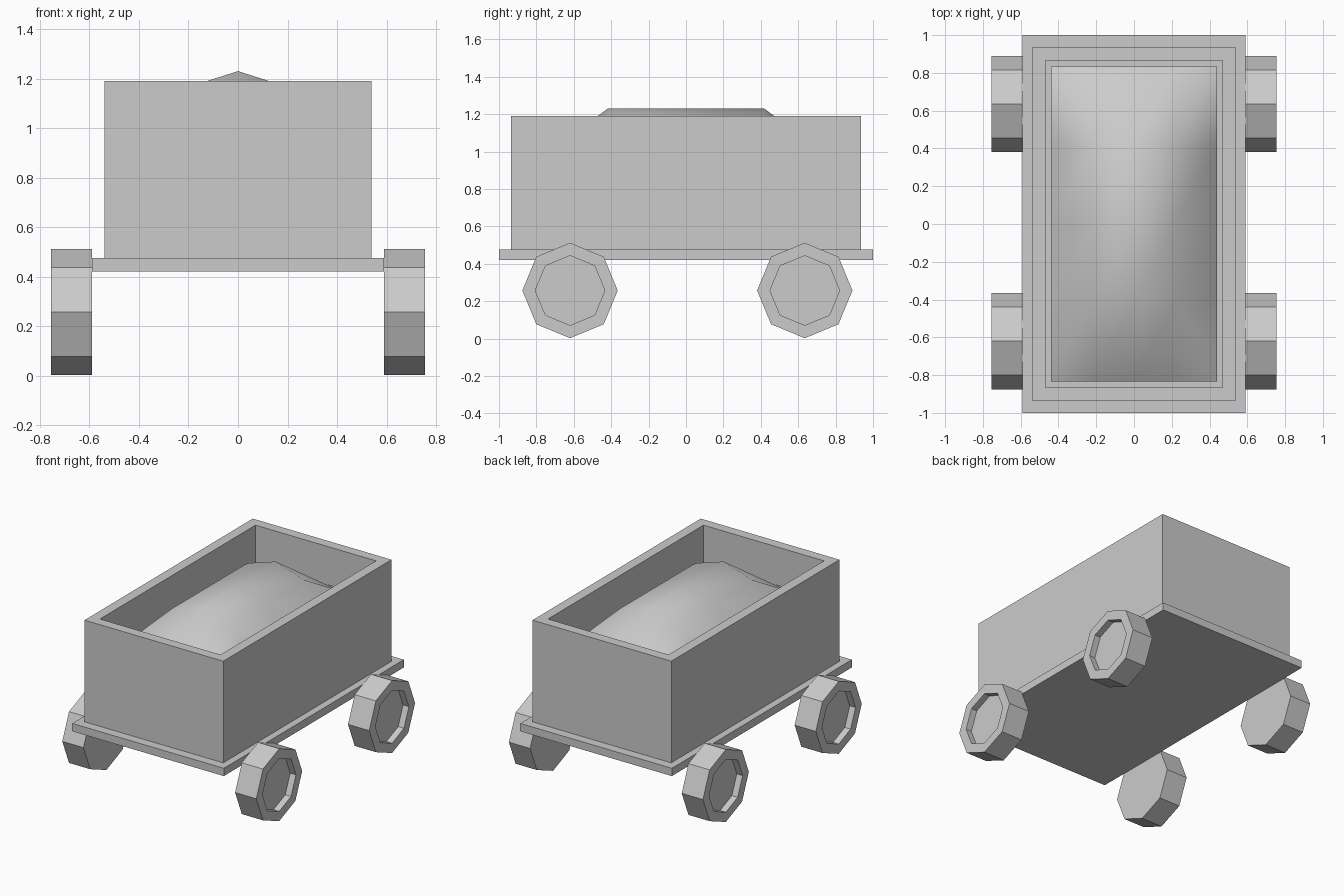
import bpy, bmesh
from math import pi
from mathutils import Matrix, Vector

if "Cube" in bpy.data.objects:
    bpy.data.objects.remove(bpy.data.objects["Cube"])


def finish(name, bm):
    bmesh.ops.recalc_face_normals(bm, faces=bm.faces[:])
    mesh = bpy.data.meshes.new(name)
    bm.to_mesh(mesh)
    bm.free()
    obj = bpy.data.objects.new(name, mesh)
    bpy.context.collection.objects.link(obj)
    return obj


def box(sx, sy, z0, z1):
    bm = bmesh.new()
    m = Matrix.Translation((0, 0, (z0 + z1) / 2)) @ Matrix.Diagonal((sx, sy, z1 - z0, 1))
    bmesh.ops.create_cube(bm, size=1, matrix=m)
    return bm


# Base plate
finish("base_plate", box(1.18, 2.0, 0.42, 0.475))

# Open-topped cart box: inset the top, then sink the opening to the load's edge
bm = box(1.08, 1.87, 0.475, 1.19)
top = max(bm.faces, key=lambda f: f.calc_center_median().z)
bmesh.ops.inset_individual(bm, faces=[top], thickness=0.1)
inner = bmesh.ops.extrude_discrete_faces(bm, faces=[top])["faces"][0]
bmesh.ops.translate(bm, verts=inner.verts[:], vec=(0, 0, -0.27))
bmesh.ops.delete(bm, geom=[inner], context='FACES')
finish("cart_box", bm)

# Heaped load: 4 x 4 grid with a raised ridge, hipped at the corners
bm = bmesh.new()
bmesh.ops.create_grid(bm, x_segments=4, y_segments=4, size=1,
                      matrix=Matrix.Diagonal((0.44, 0.835, 1, 1)))
for v in bm.verts:
    if abs(v.co.x) > 0.4 or abs(v.co.y) > 0.8:
        v.co.z = 0.92
    else:
        v.co.z = 1.16 if abs(v.co.x) > 0.1 else 1.23


def vert_near(x, y):
    return min(bm.verts, key=lambda v: (v.co.xy - Vector((x, y))).length)


for sx in (-1, 1):
    for sy in (-1, 1):
        bmesh.ops.connect_verts(bm, verts=[vert_near(sx * 0.22, sy * 0.4175),
                                           vert_near(sx * 0.44, sy * 0.835)])
load = finish("heaped_load", bm)
load.data.polygons.foreach_set("use_smooth", [True] * len(load.data.polygons))

# Eight-sided wheels with a recessed outer face
for side, sx in (("left", -1), ("right", 1)):
    for end, y in (("front", -0.62), ("back", 0.635)):
        bm = bmesh.new()
        bmesh.ops.create_cone(bm, cap_ends=True, segments=8, radius1=0.255,
                              radius2=0.255, depth=0.165)
        cap = max(bm.faces, key=lambda f: f.calc_center_median().z)
        bmesh.ops.inset_individual(bm, faces=[cap], thickness=0.069)
        hub = bmesh.ops.extrude_discrete_faces(bm, faces=[cap])["faces"][0]
        bmesh.ops.translate(bm, verts=hub.verts[:], vec=(0, 0, -0.045))
        bm.transform(Matrix.Translation((sx * 0.6725, y, 0.257))
                     @ Matrix.Rotation(sx * pi / 2, 4, 'Y'))
        finish(f"{end}_{side}_wheel", bm)
